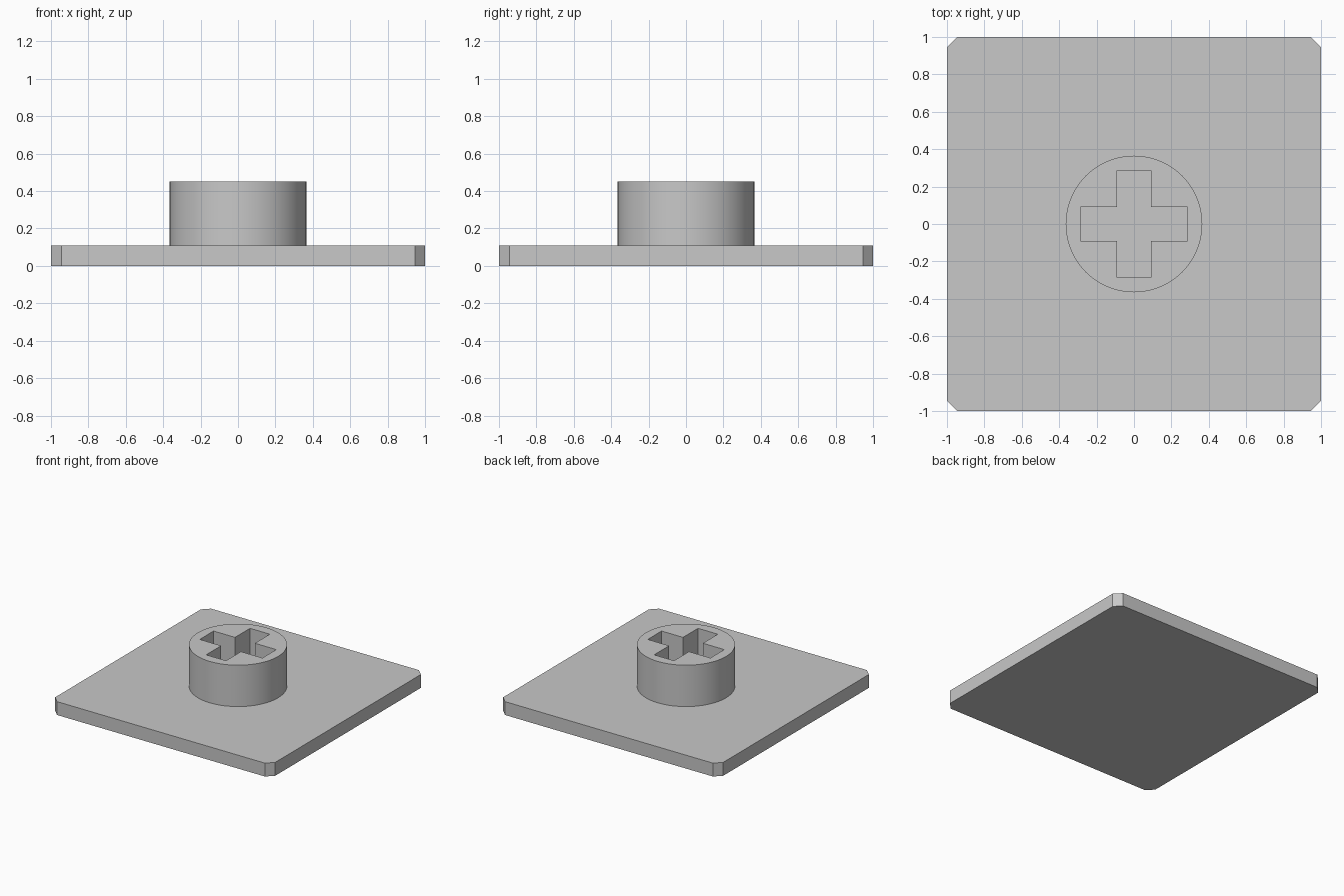
import bpy, bmesh, math

cube = bpy.data.objects.get("Cube")
if cube:
    bpy.data.objects.remove(cube, do_unlink=True)

PLATE_TOP, BOSS_TOP = 0.11, 0.45
CORNER = 0.055
RADIUS, SIDES = 0.365, 96
ARM_LENGTH, ARM_WIDTH = 0.285, 0.09

grey = bpy.data.materials.new("plain_grey")
grey.use_nodes = True
colour = (0.58, 0.58, 0.58, 1)
grey.diffuse_color = colour
grey.node_tree.nodes["Principled BSDF"].inputs["Base Color"].default_value = colour


def quarter_turns(points):
    """Repeat a corner outline around the four quarters."""
    outline = []
    for _ in range(4):
        outline += points
        points = [(-y, x) for x, y in points]
    return outline


def extruded(name, outlines, z_low, z_high, bottom):
    """Upright solid from an outer outline and optional hole outlines."""
    bm = bmesh.new()
    rims = []
    for outline in outlines:
        verts = [bm.verts.new((x, y, z_high)) for x, y in outline]
        rims += [bm.edges.new((a, b)) for a, b in zip(verts, verts[1:] + verts[:1])]
    if len(outlines) == 1:
        bm.faces.new(verts)
    else:
        bmesh.ops.triangle_fill(bm, edges=rims, use_beauty=True, normal=(0, 0, 1))
    # Walls drop from the rims
    walls = bmesh.ops.extrude_edge_only(bm, edges=rims)["geom"]
    low = [v for v in walls if isinstance(v, bmesh.types.BMVert)]
    for v in low:
        v.co.z = z_low
    if bottom:
        bmesh.ops.holes_fill(bm, edges=[e for e in bm.edges if e.is_boundary])
    bmesh.ops.recalc_face_normals(bm, faces=bm.faces)
    # An open-bottomed part still needs its top facing up
    top = next(f for f in bm.faces if abs(f.normal.z) > 0.9 and f.calc_center_median().z > z_low)
    if top.normal.z < 0:
        bmesh.ops.reverse_faces(bm, faces=bm.faces)
    mesh = bpy.data.meshes.new(name)
    bm.to_mesh(mesh)
    bm.free()
    mesh.materials.append(grey)
    obj = bpy.data.objects.new(name, mesh)
    bpy.context.collection.objects.link(obj)
    return obj


# Square plate with clipped corners
plate_outline = quarter_turns([(1, 1 - CORNER), (1 - CORNER, 1)])
extruded("base_plate", [plate_outline], 0, PLATE_TOP, True)

# Round boss with a cross-shaped socket reaching down to the plate
circle = [(RADIUS * math.cos(math.tau * i / SIDES), RADIUS * math.sin(math.tau * i / SIDES))
          for i in range(SIDES)]
cross = quarter_turns([(ARM_LENGTH, -ARM_WIDTH), (ARM_LENGTH, ARM_WIDTH), (ARM_WIDTH, ARM_WIDTH)])
boss = extruded("socket_boss", [circle, cross], PLATE_TOP, BOSS_TOP, False)

# Smooth round wall, crisp rims
bpy.ops.object.select_all(action="DESELECT")
boss.select_set(True)
bpy.context.view_layer.objects.active = boss
bpy.ops.object.shade_smooth_by_angle(angle=math.radians(30))
